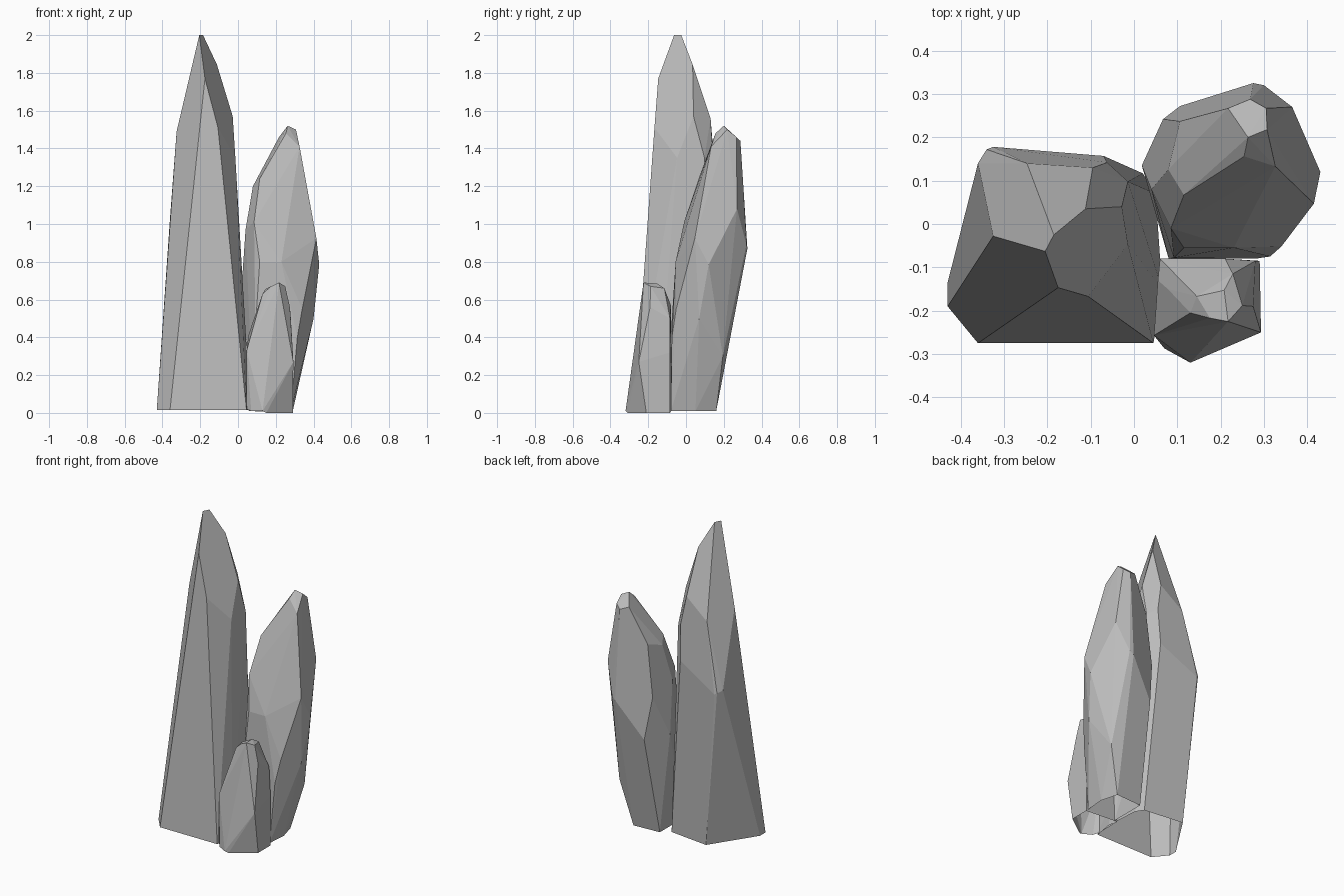
import bpy
import bmesh
from math import radians

# Remove the default cube only
default_cube = bpy.data.objects.get("Cube")
if default_cube:
    bpy.data.objects.remove(default_cube, do_unlink=True)

CENTIMETRE = 0.01
GROUND_LEVEL = 0.03

# One plain stone colour for all three shards
stone = bpy.data.materials.new("grey_stone")
stone.use_nodes = True
stone_colour = (0.5, 0.5, 0.5, 1)
stone.diffuse_color = stone_colour
shader = next(n for n in stone.node_tree.nodes if n.type == "BSDF_PRINCIPLED")
shader.inputs["Base Color"].default_value = stone_colour
shader.inputs["Roughness"].default_value = 0.9


def make_shard(name, **corner_rings):
    """Chisel one faceted shard: the hull of its corner rings, in hundredths."""
    mesh = bpy.data.meshes.new(name)
    shard = bpy.data.objects.new(name, mesh)
    bpy.context.collection.objects.link(shard)

    bm = bmesh.new()
    for ring in corner_rings.values():
        for corner in ring:
            bm.verts.new([value * CENTIMETRE for value in corner])
    hull = bmesh.ops.convex_hull(bm, input=bm.verts[:])
    unused = {g for g in hull["geom_interior"] + hull["geom_unused"]
              if isinstance(g, bmesh.types.BMVert)}
    bmesh.ops.delete(bm, geom=list(unused), context="VERTS")
    bmesh.ops.recalc_face_normals(bm, faces=bm.faces[:])

    # The shell is open underneath
    underside = [face for face in bm.faces
                 if all(v.co.z < GROUND_LEVEL for v in face.verts)]
    bmesh.ops.delete(bm, geom=underside, context="FACES")

    # Merge nearly level triangles into broad flat facets
    bmesh.ops.dissolve_limit(bm, angle_limit=radians(3),
                             verts=bm.verts[:], edges=bm.edges[:])
    for face in bm.faces:
        face.smooth = False
    bm.to_mesh(mesh)
    bm.free()
    mesh.materials.append(stone)
    return shard


# Tall spire with a broad foot and a narrow ridge at the top
make_shard(
    "tall_shard",
    foot=[(-36, -27.5, 1.5), (-43, -19, 1.5), (-43, -13.5, 1.5),
          (-24.5, 14.8, 1.5), (2, 11.7, 1.5), (5, 7, 1.5),
          (6.5, -15, 1.5), (4.5, -27.5, 1.5)],
    shoulder=[(-36, 14, 103), (-34, 17.2, 102), (-32.5, 17.8, 101),
              (-7, 15.7, 115), (-24.7, 14, 144), (-9.5, 13, 156),
              (-6.2, 14.2, 138), (-1.4, 9.8, 135), (-1.4, -4.7, 135),
              (-2.8, 4, 157), (-10.6, -16.7, 151), (-32.5, -2.8, 149)],
    crown=[(-17.5, -14.7, 177), (-11.2, 3.5, 184.5),
           (-20.5, -6.3, 200), (-18.5, -2.5, 200)],
)

# Middle shard at the back, swelling outwards above its small foot
make_shard(
    "back_shard",
    foot=[(8, -8, 1), (28, -8, 1), (29, 5, 1), (26, 16, 1), (8, 15, 1),
          (29, -4, 12), (33.5, 19.5, 30)],
    belly=[(9.2, -7.8, 45), (31.4, -7.5, 40), (34, -5.2, 55), (40, 7, 50),
           (1.8, 13.5, 65), (10.6, 27.2, 64), (43, 12, 78.5),
           (41.5, 4.7, 92.5), (27.5, 32.5, 87), (30, 32, 89),
           (6.7, 24.2, 91), (36.5, 27, 108), (11.5, -5.5, 80),
           (23, -5.5, 80), (8.5, -1, 101), (4, 8, 97)],
    crown=[(7.9, 12.6, 120), (10.6, 23.7, 124), (11.5, 6.7, 124),
           (32.6, 13.3, 141), (25.4, 15.6, 148), (21.7, 26.7, 146),
           (26.8, 28.8, 144), (30.5, 26.7, 146), (30.7, 21.8, 150),
           (26.3, 20, 152)],
)

# Short stump in front, with a blunt top
make_shard(
    "front_shard",
    foot=[(4.6, -25.7, 2), (7, -28.7, 1), (13, -32, 1), (15, -31, 0),
          (29, -21, 0), (29, -8.5, 0), (6, -8, 1)],
    belly=[(4.6, -25.7, 33), (29.3, -25, 27), (29, -8.5, 32), (5.5, -13, 41),
           (7.8, -15, 48), (6, -8, 40), (21, -8, 57), (28, -8.5, 50),
           (27.5, -19, 56)],
    crown=[(13, -20.5, 63), (14.5, -16.7, 65.5), (20.8, -15.3, 68.5),
           (22.8, -11.5, 66), (25, -18.8, 67), (21.7, -22.5, 69),
           (17.5, -21.7, 67)],
)
